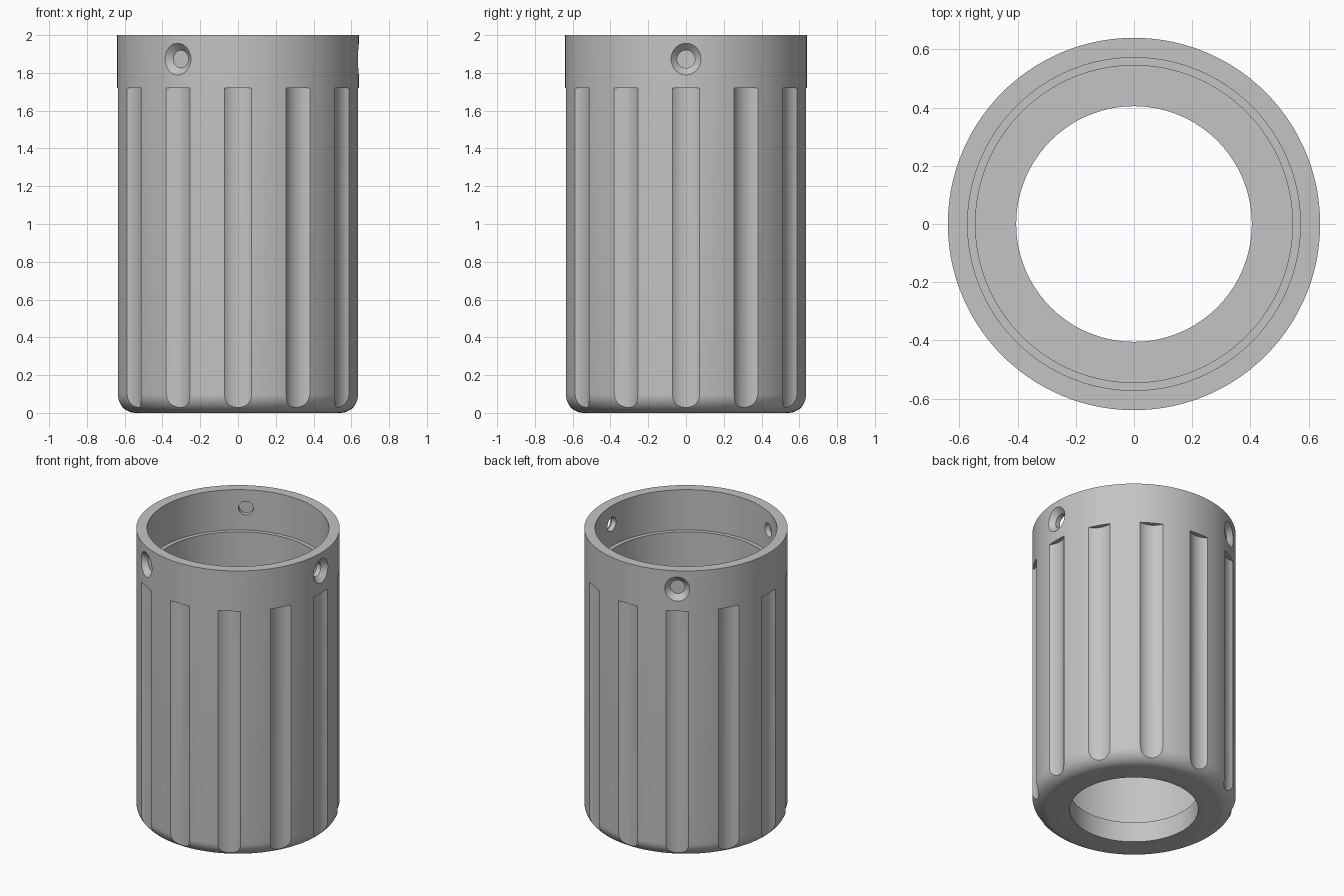
import bpy, bmesh, math
from mathutils import Matrix

if "Cube" in bpy.data.objects:
    bpy.data.objects.remove(bpy.data.objects["Cube"], do_unlink=True)

R, H = 0.64, 2.0          # outer radius and height
FILLET = 0.10             # bottom edge rounding
LEDGE = 1.72              # height of bore ledge and flute tops
SEGMENTS = 144

grey = bpy.data.materials.new("matte_grey")
grey.use_nodes = True
colour = (0.55, 0.55, 0.55, 1)
grey.diffuse_color = colour
grey.node_tree.nodes["Principled BSDF"].inputs["Base Color"].default_value = colour


def make_object(name, bm):
    bmesh.ops.recalc_face_normals(bm, faces=bm.faces)
    mesh = bpy.data.meshes.new(name)
    bm.to_mesh(mesh)
    bm.free()
    mesh.materials.append(grey)
    obj = bpy.data.objects.new(name, mesh)
    bpy.context.collection.objects.link(obj)
    return obj


def lathe(name, profile, segments):
    """Revolve a closed (radius, z) profile about the z axis."""
    bm = bmesh.new()
    verts = [bm.verts.new((r, 0, z)) for r, z in profile]
    edges = [bm.edges.new((a, b)) for a, b in zip(verts, verts[1:] + verts[:1])]
    bmesh.ops.spin(bm, geom=verts + edges, cent=(0, 0, 0), axis=(0, 0, 1),
                   angle=math.tau, steps=segments, use_merge=True)
    bmesh.ops.remove_doubles(bm, verts=bm.verts, dist=1e-5)
    return make_object(name, bm)


def cylinder(bm, r1, r2, length, matrix, segments=48):
    bmesh.ops.create_cone(bm, cap_ends=True, segments=segments, radius1=r1,
                          radius2=r2, depth=length, matrix=matrix)


def cut(target, name, bm):
    """Subtract a cutter from the target, then discard the cutter."""
    cutter = make_object(name, bm)
    cutter.hide_render = True
    mod = target.modifiers.new(name, 'BOOLEAN')
    mod.operation, mod.solver, mod.object = 'DIFFERENCE', 'EXACT', cutter
    bpy.context.view_layer.objects.active = target
    bpy.ops.object.modifier_apply(modifier=name)
    bpy.data.objects.remove(cutter, do_unlink=True)


# Sleeve: rounded base, stepped bore and a floor with a round opening
steps = 12
arc = [(R - FILLET + FILLET * math.sin(a), FILLET - FILLET * math.cos(a))
       for a in (math.pi / 2 * i / steps for i in range(steps + 1))]
profile = [(0.405, 0)] + arc + [(R, H), (0.572, H), (0.572, LEDGE),
                                (0.545, LEDGE), (0.545, 0.14), (0.405, 0.14)]
sleeve = lathe("fluted_sleeve", profile, SEGMENTS)

# Twelve shallow vertical flutes, running out through the rounded base
flute_radius, flute_depth, below = 0.114, 0.03, 0.1
bm = bmesh.new()
for i in range(12):
    place = (Matrix.Rotation(math.tau * i / 12, 4, 'Z') @
             Matrix.Translation((R - flute_depth + flute_radius, 0, (LEDGE - below) / 2)))
    cylinder(bm, flute_radius, flute_radius, LEDGE + below, place, 64)
cut(sleeve, "flute_cutter", bm)

# Three screw holes through the upper wall, then their countersinks
hole_z, hole_r, sink_r, sink_depth, over = 1.873, 0.047, 0.084, 0.036, 0.03
slope = (sink_r - hole_r) / sink_depth
for name, r1, r2, start, end in (
        ("hole_cutter", hole_r, hole_r, 0.5, 0.7),
        ("countersink_cutter", hole_r, sink_r + over * slope, R - sink_depth, R + over)):
    bm = bmesh.new()
    for i in range(3):
        place = (Matrix.Rotation(math.tau * i / 3, 4, 'Z') @
                 Matrix.Translation(((start + end) / 2, 0, hole_z)) @
                 Matrix.Rotation(math.pi / 2, 4, 'Y'))
        cylinder(bm, r1, r2, end - start, place)
    cut(sleeve, name, bm)

# Smooth curved walls, crisp machined edges
bpy.ops.object.select_all(action='DESELECT')
sleeve.select_set(True)
bpy.context.view_layer.objects.active = sleeve
bpy.ops.object.shade_smooth_by_angle(angle=math.radians(25))
